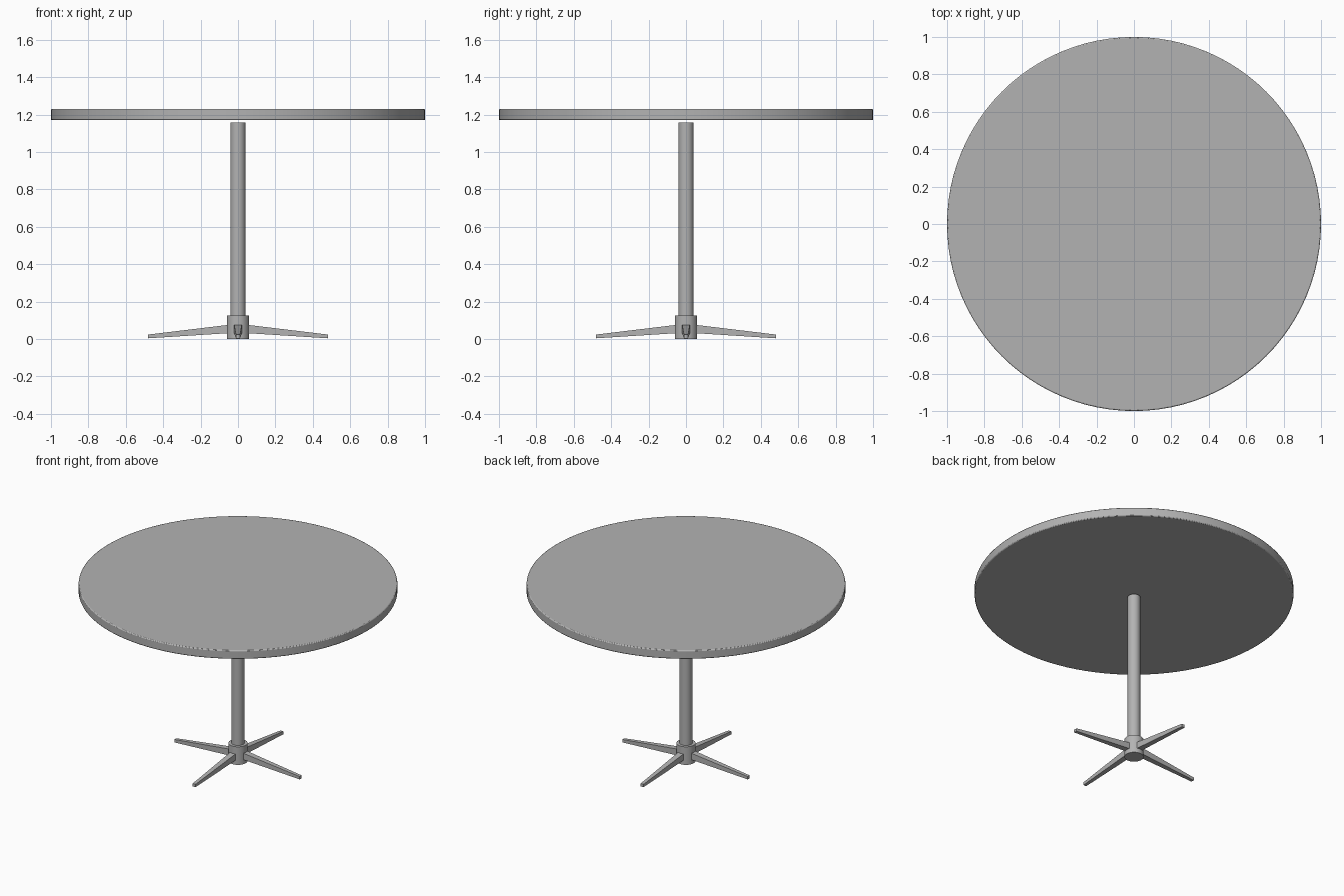
import bpy, bmesh, math
from mathutils import Matrix

if "Cube" in bpy.data.objects:
    bpy.data.objects.remove(bpy.data.objects["Cube"], do_unlink=True)

grey = bpy.data.materials.new("plain grey")
grey.use_nodes = True
colour = (0.45, 0.45, 0.45, 1)
grey.diffuse_color = colour
grey.node_tree.nodes["Principled BSDF"].inputs["Base Color"].default_value = colour


def cylinder(name, radius, bottom, top, sides, bevel=0.0):
    """Upright smooth cylinder, optionally with softened rims."""
    bpy.ops.mesh.primitive_cylinder_add(vertices=sides, radius=radius, depth=top - bottom,
                                        location=(0, 0, (top + bottom) / 2))
    obj = bpy.context.object
    obj.name = name
    obj.data.materials.append(grey)
    if bevel:
        mod = obj.modifiers.new("rim", 'BEVEL')
        mod.width = bevel
        mod.segments = 2
    bpy.ops.object.shade_smooth_by_angle(angle=math.radians(35))
    return obj


def foot(name, angle):
    """Tapered foot sloping from the hub down to the floor."""
    bm = bmesh.new()
    # Distance from centre, half width, underside, upper side
    sections = [(0.04, 0.021, 0.032, 0.077), (0.48, 0.011, 0.004, 0.024)]
    rings = [[bm.verts.new(p) for p in ((x, -w, lo), (x, w, lo), (x, w, hi), (x, -w, hi))]
             for x, w, lo, hi in sections]
    inner, outer = rings
    bm.faces.new(inner)
    bm.faces.new(outer)
    for i in range(4):
        j = (i + 1) % 4
        bm.faces.new((inner[i], inner[j], outer[j], outer[i]))
    bmesh.ops.recalc_face_normals(bm, faces=bm.faces)
    bm.transform(Matrix.Rotation(angle, 4, 'Z'))
    mesh = bpy.data.meshes.new(name)
    bm.to_mesh(mesh)
    bm.free()
    mesh.materials.append(grey)
    bpy.context.collection.objects.link(bpy.data.objects.new(name, mesh))


# Round top, held just clear of the post
cylinder("table_top", 1.0, 1.17, 1.23, 96, bevel=0.006)

# Central post and the hub it stands in
cylinder("post", 0.04, 0.02, 1.157, 32)
cylinder("hub", 0.06, 0.0, 0.125, 32)

# Four feet in a cross
for i, side in enumerate(("left", "back", "right", "front")):
    foot(side + "_foot", i * math.pi / 2)
